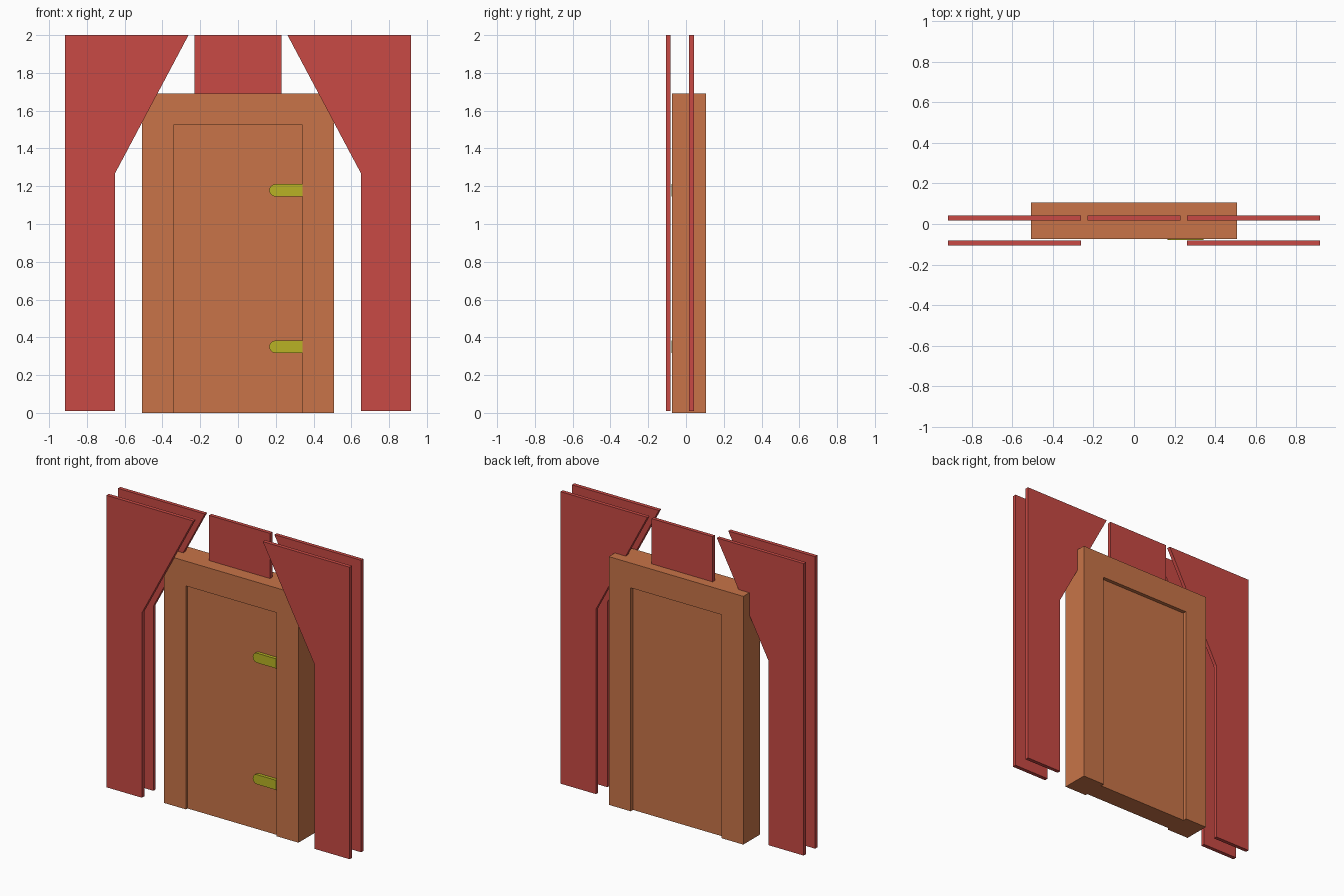
import bpy, bmesh, math

if "Cube" in bpy.data.objects:
    bpy.data.objects.remove(bpy.data.objects["Cube"])


def material(name, rgb):
    m = bpy.data.materials.new(name)
    m.diffuse_color = (*rgb, 1)
    m.use_nodes = True
    m.node_tree.nodes["Principled BSDF"].inputs["Base Color"].default_value = m.diffuse_color
    return m


RED = material("red_wall", (0.58, 0.067, 0.058))
WOOD = material("wood", (0.58, 0.175, 0.065))
BRASS = material("brass", (0.48, 0.45, 0.018))


def slab(name, profile, y0, y1, mat):
    """Extrude an x/z outline from y0 to y1."""
    bm = bmesh.new()
    face = bm.faces.new([bm.verts.new((x, y0, z)) for x, z in profile])
    ext = bmesh.ops.extrude_face_region(bm, geom=[face])
    for v in ext["geom"]:
        if isinstance(v, bmesh.types.BMVert):
            v.co.y = y1
    bmesh.ops.recalc_face_normals(bm, faces=bm.faces)
    me = bpy.data.meshes.new(name)
    bm.to_mesh(me)
    bm.free()
    me.materials.append(mat)
    ob = bpy.data.objects.new(name, me)
    bpy.context.collection.objects.link(ob)
    return ob


def rect(x0, x1, z0, z1):
    return [(x0, z0), (x1, z0), (x1, z1), (x0, z1)]


# Wall panels in two layers, left and right
side = [(0.65, 0.01), (0.917, 0.01), (0.917, 2), (0.262, 2), (0.65, 1.27)]
for layer, y0, y1 in (("front", -0.107, -0.081), ("back", 0.017, 0.042)):
    for label, s in (("left", -1), ("right", 1)):
        slab(f"{layer}_wall_{label}", [(s * x, z) for x, z in side], y0, y1, RED)

# Wall piece above the door, in the back layer only
slab("wall_above_door", rect(-0.23, 0.23, 1.69, 2), 0.017, 0.042, RED)

# Door frame: posts and lintel in one arch
frame = [(-0.507, 0), (-0.342, 0), (-0.342, 1.523), (0.342, 1.523),
         (0.342, 0), (0.507, 0), (0.507, 1.692), (-0.507, 1.692)]
slab("door_frame", frame, -0.073, 0.107, WOOD)

# Door leaf, recessed on both faces
slab("door", rect(-0.342, 0.342, 0, 1.523), -0.056, 0.082, WOOD)

# Strap hinges with rounded tips
r = 0.033
for label, z in (("lower", 0.35), ("upper", 1.178)):
    tip = [(0.165 + r + r * math.cos(a), z + r * math.sin(a))
           for a in (math.pi / 2 + math.pi * i / 6 for i in range(7))]
    slab(f"{label}_hinge", [(0.342, z - r), (0.342, z + r)] + tip, -0.078, -0.056, BRASS)
